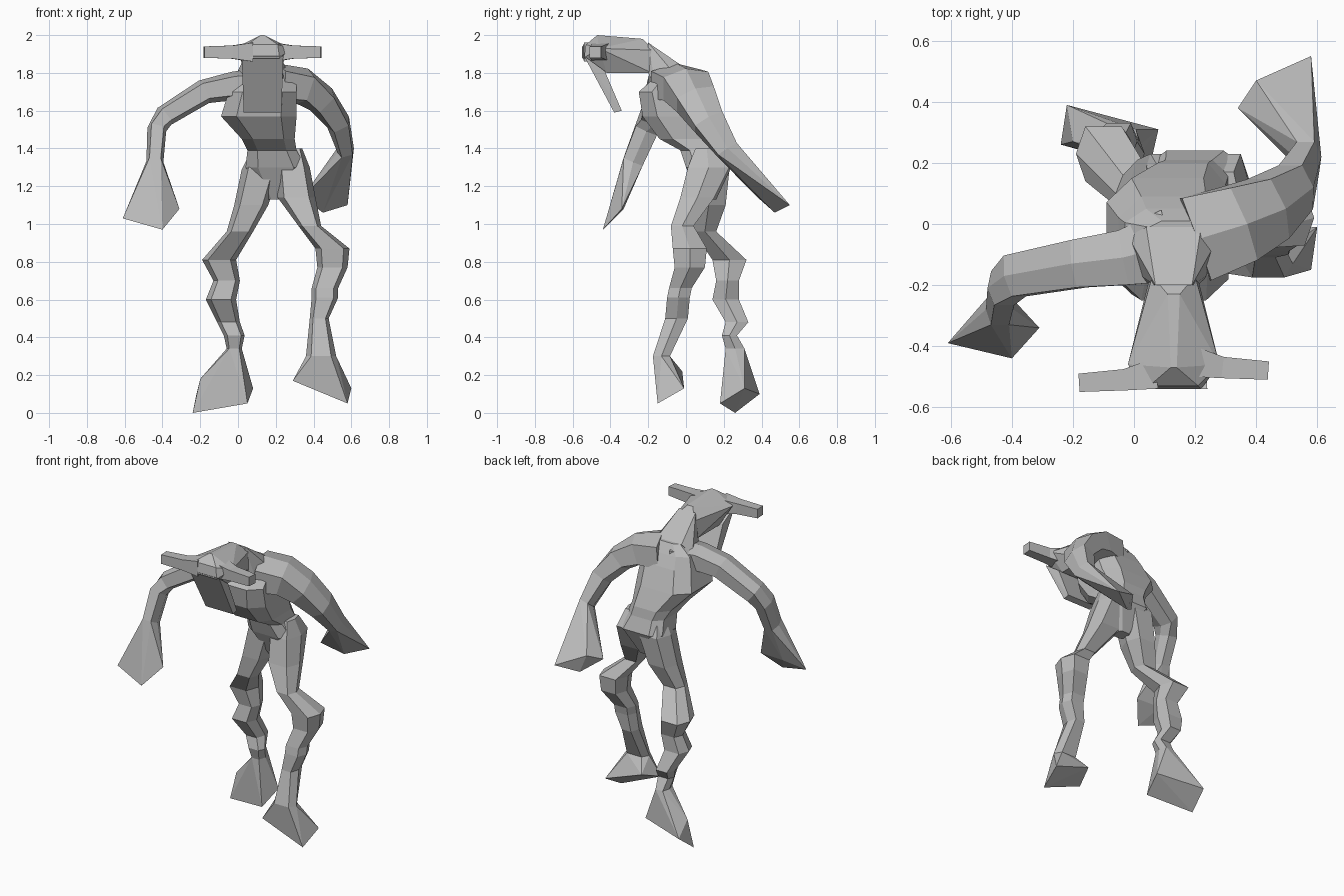
import bpy, bmesh, math
from mathutils import Vector

cube = bpy.data.objects.get("Cube")
if cube:
    bpy.data.objects.remove(cube, do_unlink=True)

clay = bpy.data.materials.new("clay_grey")
clay.use_nodes = True
grey = (.5, .5, .5, 1)
clay.diffuse_color = grey
clay.node_tree.nodes["Principled BSDF"].inputs["Base Color"].default_value = grey

head_middle = .13


def finish(name, bm):
    """Turn a bmesh into a flat shaded, single material object."""
    bmesh.ops.recalc_face_normals(bm, faces=bm.faces)
    mesh = bpy.data.meshes.new(name)
    bm.to_mesh(mesh)
    bm.free()
    mesh.materials.append(clay)
    obj = bpy.data.objects.new(name, mesh)
    bpy.context.scene.collection.objects.link(obj)


def squared(value):
    """Push a circle coordinate outwards for a boxier outline."""
    return math.copysign(abs(value) ** .6, value)


def ring_points(centre, u, v, width, depth, sides):
    """Boxy polygon reaching exactly width along u and depth along v."""
    turn = 0 if sides == 6 else math.pi / sides
    angles = [turn + math.tau * i / sides for i in range(sides)]
    across = [squared(math.cos(a)) for a in angles]
    along = [squared(math.sin(a)) for a in angles]
    return [centre + u * width * a / max(across) + v * depth * b / max(along)
            for a, b in zip(across, along)]


def loft(name, centres, sizes, sides=6, level=False):
    """Skin polygon rings along a path and return the corners of the last one."""
    bm = bmesh.new()
    rings = []
    last = len(centres) - 1
    for i, (centre, (width, depth)) in enumerate(zip(centres, sizes)):
        u, v = Vector((1, 0, 0)), Vector((0, 1, 0))
        if not level:
            along = centres[min(i + 1, last)] - centres[max(i - 1, 0)]
            u = v.cross(along).normalized()
            v = along.cross(u).normalized()
        points = ring_points(centre, u, v, width, depth, sides)
        rings.append([bm.verts.new(p) for p in points])
    for low, high in zip(rings, rings[1:]):
        for i in range(sides):
            j = (i + 1) % sides
            bm.faces.new((low[i], low[j], high[j], high[i]))
    bm.faces.new(rings[0])
    bm.faces.new(rings[-1])
    finish(name, bm)
    return points


def level_loft(name, rows, sides):
    """Loft horizontal rings from (x, y, z, half width, half depth) rows."""
    return loft(name, [Vector(row[:3]) for row in rows],
                [row[3:] for row in rows], sides, level=True)


def hull(name, points):
    """Faceted solid wrapped around a few corner points."""
    bm = bmesh.new()
    for p in points:
        bm.verts.new(p)
    result = bmesh.ops.convex_hull(bm, input=bm.verts)
    unused = {g for g in result["geom_interior"] + result["geom_unused"]
              if isinstance(g, bmesh.types.BMVert)}
    bmesh.ops.delete(bm, geom=list(unused), context="VERTS")
    bmesh.ops.dissolve_limit(bm, angle_limit=math.radians(4),
                             verts=bm.verts, edges=bm.edges)
    finish(name, bm)


def mirrored(*rows):
    """Corner pairs either side of the head from (half width, y, z)."""
    return [(head_middle + side * half, y, z)
            for half, y, z in rows for side in (-1, 1)]


def arm(side, path, shoulder_radius, taper, depth_ratio, fingertips):
    """Arm that thins from shoulder to wrist and flares into a mitten hand."""
    wrist_radius = .045
    centres = [Vector(p) for p in path]
    sizes = []
    for i in range(len(centres)):
        t = (i / (len(centres) - 1)) ** taper
        radius = shoulder_radius + (wrist_radius - shoulder_radius) * t
        sizes.append((radius, radius * depth_ratio))
    wrist = loft(side + "_arm", centres, sizes)
    hull(side + "_hand", wrist + fingertips)


def leg(side, rows, sole):
    """Tapering thigh and knobbly shin ending in a wedge foot."""
    ankle = level_loft(side + "_leg", rows, 6)
    hull(side + "_foot", ankle + sole)


# Torso from crotch to shoulders
level_loft("torso", [
    (.2, .12, 1.13, .04, .04),
    (.2, .12, 1.3, .16, .12),
    (.18, .09, 1.39, .13, .12),
    (.16, .03, 1.45, .14, .17),
    (.11, -.04, 1.57, .2, .19),
    (.13, -.08, 1.7, .18, .17),
    (.14, -.06, 1.77, .17, .11),
    (.15, -.04, 1.83, .1, .05)], 8)

# Neck, roof shaped head and the long flat face hanging from the brow
hull("neck", mirrored((.08, -.2, 1.8), (.06, -.2, 1.96), (.06, -.13, 1.91),
                      (.09, -.01, 1.83), (.15, -.04, 1.77), (.12, -.16, 1.72)))
hull("head", mirrored((.01, -.47, 2), (.02, -.23, 1.98), (.15, -.46, 1.93),
                      (.08, -.53, 1.95), (.09, -.54, 1.88), (.08, -.42, 1.8),
                      (.08, -.18, 1.8), (.07, -.17, 1.92)))
hull("face_plate", mirrored((.11, -.54, 1.89), (.1, -.43, 1.81),
                            (.1, -.38, 1.59), (.1, -.34, 1.6)))

# Square ears running out sideways
for side, name in ((-1, "right_ear"), (1, "left_ear")):
    ear_path = [Vector((head_middle + side * reach, y + .02 * side, 1.91))
                for reach, y in ((.06, -.47), (.16, -.49), (.31, -.5))]
    loft(name, ear_path, [(.05, .05), (.035, .035), (.03, .03)], sides=4)

# Right arm reaches forward, left arm swings back
arm("right",
    [(.12, -.07, 1.73), (-.03, -.11, 1.73), (-.18, -.13, 1.7),
     (-.39, -.17, 1.57), (-.43, -.21, 1.5), (-.44, -.28, 1.33)], .1, .5, 1.2,
    [(-.61, -.39, 1.03), (-.4, -.44, .97), (-.31, -.34, 1.08),
     (-.48, -.33, 1.08)])
arm("left",
    [(.2, -.05, 1.74), (.34, 0, 1.73), (.44, .05, 1.66),
     (.53, .12, 1.54), (.57, .22, 1.39)], .11, 1.2, 1.3,
    [(.58, .55, 1.1), (.45, .47, 1.06), (.34, .38, 1.14), (.4, .47, 1.18)])

# Legs in mid stride, left foot leading
leg("right", [
    (.11, .12, 1.39, .04, .06), (.12, .13, 1.29, .1, .1),
    (.07, .12, 1.1, .09, .09), (.01, .1, .96, .07, .06),
    (-.1, .23, .81, .09, .09), (-.06, .22, .7, .07, .06),
    (-.09, .21, .6, .08, .07), (-.05, .27, .48, .06, .06),
    (-.02, .23, .41, .055, .04), (-.02, .26, .34, .04, .05)],
    [(-.24, .26, 0), (.05, .18, .05), (.08, .31, .13), (-.22, .39, .1),
     (-.2, .27, .18)])
leg("left", [
    (.3, .11, 1.4, .04, .06), (.29, .12, 1.3, .09, .11),
    (.31, .06, 1.14, .1, .09), (.38, -.02, .99, .06, .06),
    (.5, .02, .87, .09, .09), (.5, .02, .77, .08, .08),
    (.46, -.03, .66, .07, .06), (.46, -.04, .61, .07, .06),
    (.43, -.05, .5, .05, .06), (.44, -.13, .3, .08, .045)],
    [(.29, -.16, .17), (.58, -.15, .05), (.6, -.01, .13), (.34, -.02, .22)])
